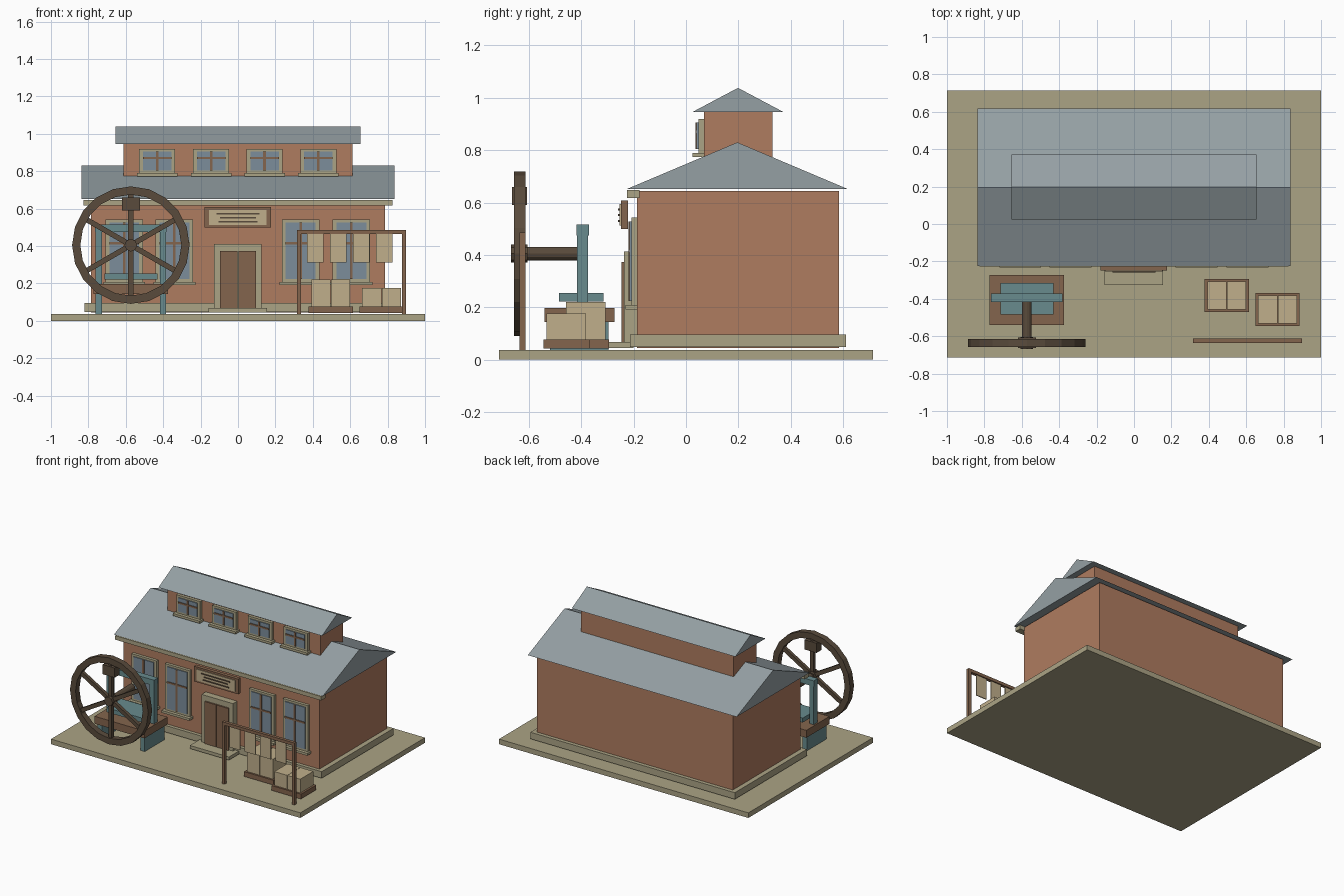
import bpy, bmesh
from math import pi, sin, cos
from mathutils import Matrix, Vector

if "Cube" in bpy.data.objects:
    bpy.data.objects.remove(bpy.data.objects["Cube"])


def mat(name, r, g, b):
    m = bpy.data.materials.new(name)
    m.diffuse_color = (r, g, b, 1)
    m.use_nodes = True
    m.node_tree.nodes["Principled BSDF"].inputs["Base Color"].default_value = m.diffuse_color
    return m


BRICK = mat("brick", .43, .20, .115)
SLATE = mat("slate", .30, .35, .37)
STONE = mat("stone", .41, .37, .235)
GLASS = mat("glass", .20, .27, .33)
WOOD = mat("wood", .23, .13, .075)
IRON = mat("dark_iron", .10, .07, .045)
TEAL = mat("teal_paint", .14, .26, .27)
PAPER = mat("paper", .53, .43, .26)


def finish(name, bm, m):
    bmesh.ops.recalc_face_normals(bm, faces=bm.faces)
    me = bpy.data.meshes.new(name)
    bm.to_mesh(me)
    bm.free()
    me.materials.append(m)
    ob = bpy.data.objects.new(name, me)
    bpy.context.collection.objects.link(ob)
    return ob


def box(name, m, x, y, z, turn=0, pivot=(0, 0, 0)):
    """Box from (min, max) ranges, optionally turned about a y axis through pivot."""
    bm = bmesh.new()
    bmesh.ops.create_cube(bm, size=1)
    for v in bm.verts:
        v.co = Vector([(r[0] + r[1]) / 2 + c * (r[1] - r[0]) for r, c in zip((x, y, z), v.co)])
    if turn:
        bmesh.ops.rotate(bm, verts=bm.verts, cent=pivot, matrix=Matrix.Rotation(turn, 3, 'Y'))
    return finish(name, bm, m)


def gable(name, m, x, y, z):
    """Solid triangular prism with its ridge along x."""
    bm = bmesh.new()
    tri = [(y[0], z[0]), (y[1], z[0]), ((y[0] + y[1]) / 2, z[1])]
    f = bm.faces.new([bm.verts.new((x[0], *p)) for p in tri])
    ext = bmesh.ops.extrude_face_region(bm, geom=[f], use_keep_orig=True)
    vs = [g for g in ext["geom"] if isinstance(g, bmesh.types.BMVert)]
    bmesh.ops.translate(bm, verts=vs, vec=(x[1] - x[0], 0, 0))
    return finish(name, bm, m)


def rod(name, m, r, cx, cz, y, n=12):
    """Cylinder along y."""
    bm = bmesh.new()
    bmesh.ops.create_cone(bm, cap_ends=True, segments=n, radius1=r, radius2=r, depth=y[1] - y[0],
                          matrix=Matrix.Translation((cx, (y[0] + y[1]) / 2, cz)) @ Matrix.Rotation(pi / 2, 4, 'X'))
    return finish(name, bm, m)


def ring(name, m, r0, r1, cx, cz, y, n=20):
    """Square-section wheel rim around a y axis."""
    bm = bmesh.new()
    prof = [(r0, y[0]), (r1, y[0]), (r1, y[1]), (r0, y[1])]
    rows = [[bm.verts.new((cx + r * sin(2 * pi * i / n), yy, cz + r * cos(2 * pi * i / n))) for r, yy in prof]
            for i in range(n)]
    for i in range(n):
        a, b = rows[i], rows[(i + 1) % n]
        for k in range(4):
            j = (k + 1) % 4
            bm.faces.new((a[k], a[j], b[j], b[k]))
    return finish(name, bm, m)


def around(c, half):
    return (c - half, c + half)


def window(tag, cx, wall, z, half):
    """Stone surround, glass, glazing bars and sill on a front wall."""
    b, t = z
    bar = b + (t - b) * .62
    box(tag + "_surround", STONE, around(cx, half), (wall - .021, wall + .01), z)
    box(tag + "_glass", GLASS, around(cx, half - .02), (wall - .027, wall - .02), (b + .015, t - .015))
    box(tag + "_upright_bar", WOOD, around(cx, .007), (wall - .032, wall - .026), (b + .015, t - .015))
    box(tag + "_cross_bar", WOOD, around(cx, half - .02), (wall - .032, wall - .026), around(bar, .006))
    box(tag + "_sill", STONE, around(cx, half + .012), (wall - .044, wall), (b - .017, b))


# Ground slab and main building
box("ground_slab", STONE, (-1, 1), (-.714, .714), (0, .037))
box("plinth", STONE, (-.82, .82), (-.213, .612), (.048, .096))
box("brick_walls", BRICK, (-.785, .785), (-.188, .585), (.044, .645))
box("front_cornice", STONE, (-.827, .825), (-.226, -.178), (.618, .647))
gable("main_roof", SLATE, (-.837, .837), (-.225, .617), (.652, .83))

# Raised clerestory
box("clerestory_walls", BRICK, (-.613, .613), (.068, .33), (.74, .945))
gable("clerestory_roof", SLATE, (-.656, .656), (.025, .372), (.946, 1.038))

# Windows
for i, cx in enumerate((-.432, -.144, .142, .430)):
    window(f"upper_window_{i + 1}", cx, .068, (.79, .92), .096)
for i, cx in enumerate((-.608, -.34, .335, .606)):
    window(f"lower_window_{i + 1}", cx, -.188, (.208, .542), .1)

# Doorway
box("door_step", STONE, (-.158, .156), (-.326, -.2), (.045, .068))
box("door_surround", STONE, (-.127, .125), (-.236, -.18), (.065, .412))
for s in (-1, 1):
    box("door_leaf", WOOD, sorted((s * .002, s * .095)), (-.247, -.235), (.068, .373))

# Sign board with plain dark strips
box("sign_board", WOOD, (-.179, .177), (-.249, -.222), (.498, .608))
box("sign_panel", PAPER, (-.155, .153), (-.254, -.248), (.512, .594))
for z, h in ((.573, .115), (.552, .095), (.53, .105)):
    box("sign_strip", IRON, around(0, h), (-.259, -.253), around(z, .004))

# Press with timber bed
PX = -.573
for s in (-1, 1):
    box("press_post", TEAL, around(PX + s * .172, .017), (-.416, -.374), (.037, .48))
    box("press_foot", TEAL, around(PX + s * .172, .017), (-.52, -.296), (.037, .143))
box("press_beam", TEAL, around(PX, .192), (-.418, -.371), (.475, .516))
box("press_platen", TEAL, around(PX, .142), (-.485, -.316), (.222, .254))
box("press_bed", WOOD, around(PX, .2), (-.54, -.274), (.143, .197))

# Flywheel
WZ = .405
ring("wheel_rim", IRON, .27, .314, PX, WZ, (-.658, -.614))
for i in range(3):
    box("wheel_spoke", IRON, around(PX, .014), (-.648, -.624), around(WZ, .285), i * pi / 3, (PX, 0, WZ))
rod("wheel_hub", IRON, .034, PX, WZ, (-.668, -.605), 8)
rod("wheel_shaft", IRON, .026, PX, WZ, (-.64, -.395))
box("wheel_weight", IRON, around(PX, .048), (-.664, -.608), (.59, .66))

# Drying rack with hanging sheets
for x in (.327, .888):
    box("rack_post", WOOD, around(x, .011), (-.636, -.613), (.037, .485))
box("rack_rail", WOOD, (.316, .899), (-.636, -.613), (.464, .486))
for i in range(4):
    box("hanging_sheet", PAPER, around(.413 + i * .123, .043), (-.628, -.621), (.312, .465))

# Pallets with paper stacks
for cx, cy, top in ((.496, -.383, .22), (.768, -.457, .177)):
    box("pallet", WOOD, around(cx, .118), around(cy, .088), (.042, .077))
    for s in (-1, 1):
        box("paper_stack", PAPER, around(cx + s * .0525, .0515), around(cy, .075), (.077, top))
